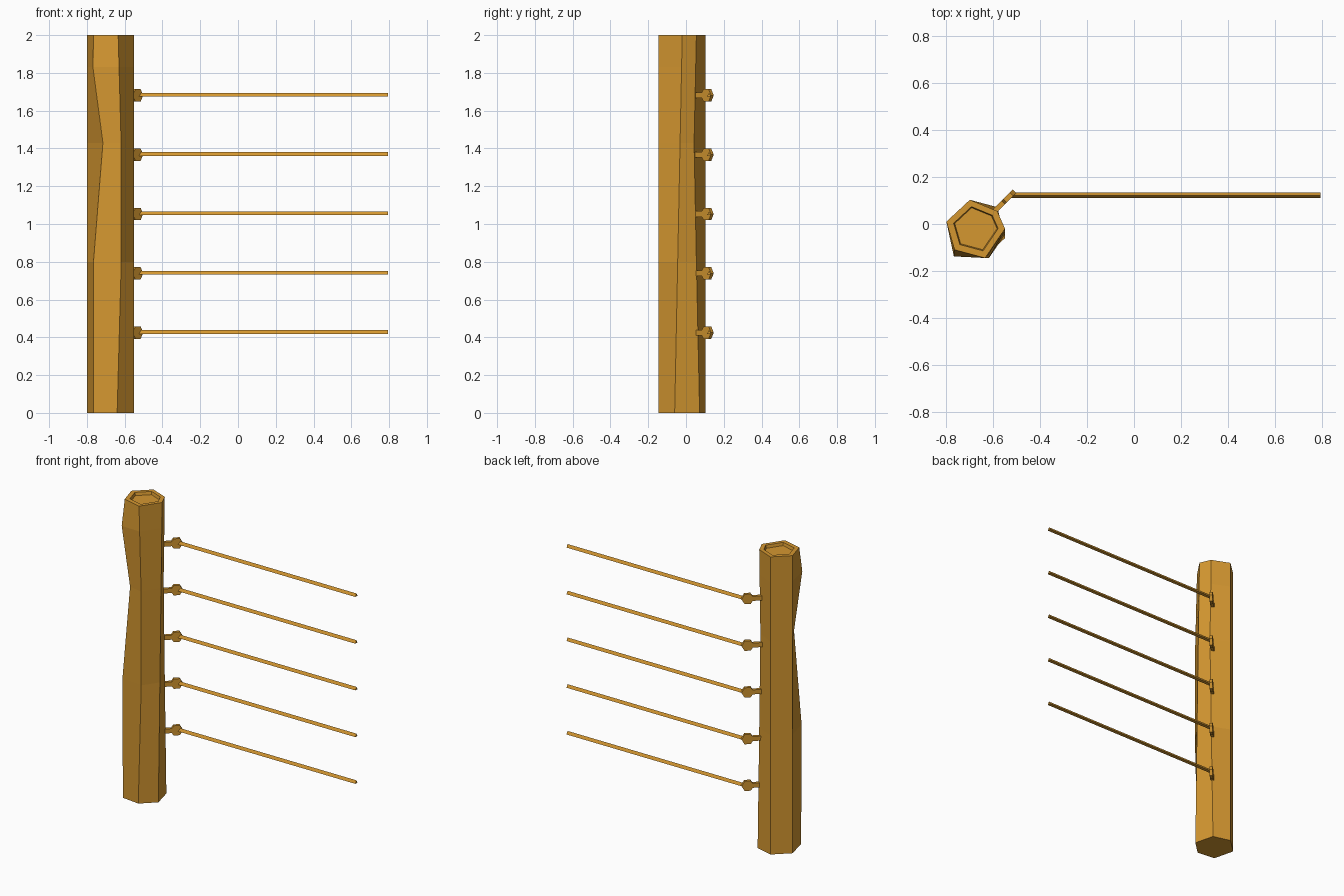
import bpy, bmesh
from math import cos, sin, pi, radians
from mathutils import Vector, Matrix

cube = bpy.data.objects.get("Cube")
if cube:
    bpy.data.objects.remove(cube, do_unlink=True)

wood = bpy.data.materials.new("golden_brown")
wood.use_nodes = True
colour = (0.66, 0.31, 0.03, 1)
wood.diffuse_color = colour
wood.node_tree.nodes["Principled BSDF"].inputs["Base Color"].default_value = colour


def finish(name, bm):
    bmesh.ops.recalc_face_normals(bm, faces=bm.faces)
    mesh = bpy.data.meshes.new(name)
    bm.to_mesh(mesh)
    bm.free()
    mesh.materials.append(wood)
    obj = bpy.data.objects.new(name, mesh)
    bpy.context.collection.objects.link(obj)
    return obj


def loft(name, rings):
    """Skin between closed rings of points and cap both ends."""
    bm = bmesh.new()
    loops = [[bm.verts.new(p) for p in ring] for ring in rings]
    n = len(loops[0])
    for a, b in zip(loops, loops[1:]):
        for i in range(n):
            j = (i + 1) % n
            bm.faces.new((a[i], a[j], b[j], b[i]))
    bm.faces.new(loops[0][::-1])
    bm.faces.new(loops[-1])
    return finish(name, bm)


# Post: irregular six-sided trunk, bowed on the right and hewn at the front left
def post_ring(z, hewn):
    bow = max(0, 1 - abs(z - 1.1) / 1.1)
    notch = max(0, 1 - abs(z - 1.4) / 1.4)
    return [Vector(p) for p in (
        (-0.80, 0.01, z),
        (*hewn, z),
        (-0.64 + 0.03 * bow, -0.145, z),
        (-0.55, -0.06 + 0.02 * z, z),
        (-0.583, 0.072 - 0.03 * notch, z),
        (-0.70, 0.103, z))]


hewn_corner = {0: (-0.765, -0.13), 0.8: (-0.765, -0.135), 1.43: (-0.715, -0.125),
               1.83: (-0.768, -0.138), 2: (-0.765, -0.11)}
rings = [post_ring(z, c) for z, c in hewn_corner.items()]

# Sunken end grain on top of the post
centre = sum(rings[-1], Vector()) / 6
rim = [centre + (p - centre) * 0.76 for p in rings[-1]]
well = [centre + (p - centre) * 0.72 - Vector((0, 0, 0.02)) for p in rings[-1]]
loft("post", rings + [rim, well])

# Brackets and wires, repeated up the post
for k in range(5):
    z = 0.425 + 0.314 * k

    # Flat keyhole plate turned to the back corner of the post
    r = 0.038
    outline = [(-0.10, -0.015), (-0.031, -0.015)]
    outline += [(r * cos(radians(a)), r * sin(radians(a))) for a in range(-120, 121, 60)]
    outline += [(-0.031, 0.015), (-0.10, 0.015)]
    plate = loft(f"wire_bracket_{k + 1}",
                 [[(u, side, v) for u, v in outline] for side in (-0.01, 0.01)])
    plate.matrix_world = Matrix.Translation((-0.536, 0.113, z)) @ Matrix.Rotation(pi / 4, 4, "Z")

    # Three-sided wire with its ridge on top
    section = [(0.013 * cos(a), 0.013 * sin(a)) for a in (pi / 2, pi * 7 / 6, pi * 11 / 6)]
    loft(f"wire_{k + 1}",
         [[(x, 0.122 + y, z + h) for y, h in section] for x in (-0.53, 0.795)])
